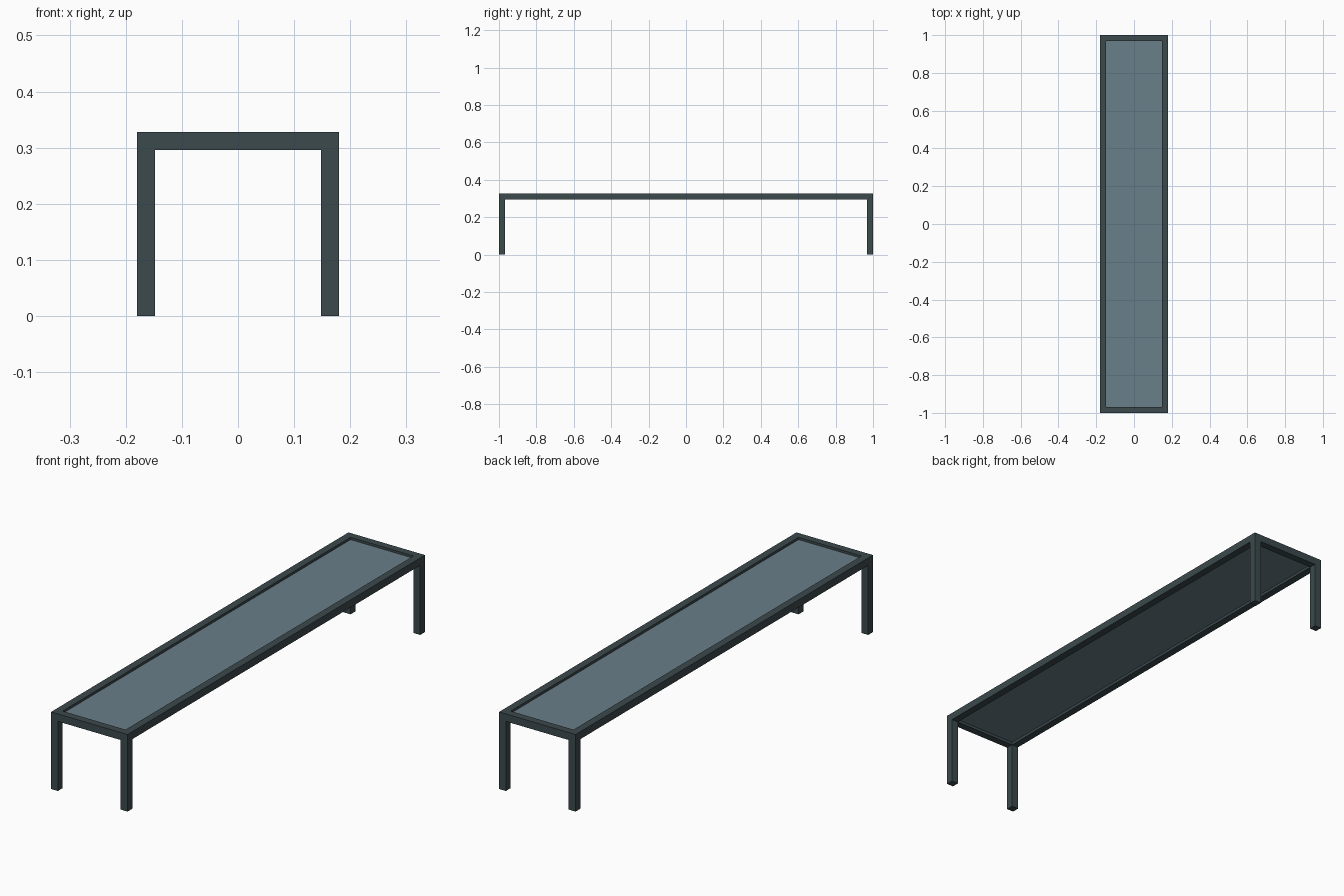
import bpy

if "Cube" in bpy.data.objects:
    bpy.data.objects.remove(bpy.data.objects["Cube"])

def material(name, rgb):
    m = bpy.data.materials.new(name)
    m.diffuse_color = (*rgb, 1)
    m.use_nodes = True
    m.node_tree.nodes["Principled BSDF"].inputs["Base Color"].default_value = m.diffuse_color
    return m

metal = material("dark metal", (0.045, 0.067, 0.073))
glass = material("blue grey glass", (0.14, 0.21, 0.25))

def box(name, lo, hi, mat):
    bpy.ops.mesh.primitive_cube_add(size=1, location=[(a + b) / 2 for a, b in zip(lo, hi)])
    o = bpy.context.object
    o.name = name
    o.scale = [b - a for a, b in zip(lo, hi)]
    bpy.ops.object.transform_apply(location=False, rotation=False, scale=True)
    o.data.materials.append(mat)
    return o

X, Y, H, T = 0.18, 1.0, 0.328, 0.032   # half width, half length, height, bar thickness
Z = H - T

for sx, side in ((-1, "left"), (1, "right")):
    # long rails between the end rails
    x0, x1 = sorted((sx * X, sx * (X - T)))
    box(f"{side}_rail", (x0, -Y + T, Z), (x1, Y - T, H), metal)
    # corner legs
    for sy, end in ((-1, "front"), (1, "back")):
        y0, y1 = sorted((sy * Y, sy * (Y - T)))
        box(f"{end}_{side}_leg", (x0, y0, 0), (x1, y1, Z), metal)

# end rails
for sy, end in ((-1, "front"), (1, "back")):
    y0, y1 = sorted((sy * Y, sy * (Y - T)))
    box(f"{end}_rail", (-X, y0, Z), (X, y1, H), metal)

# recessed table top panel
box("top_panel", (-X + T, -Y + T, H - 0.02), (X - T, Y - T, H - 0.01), glass)
